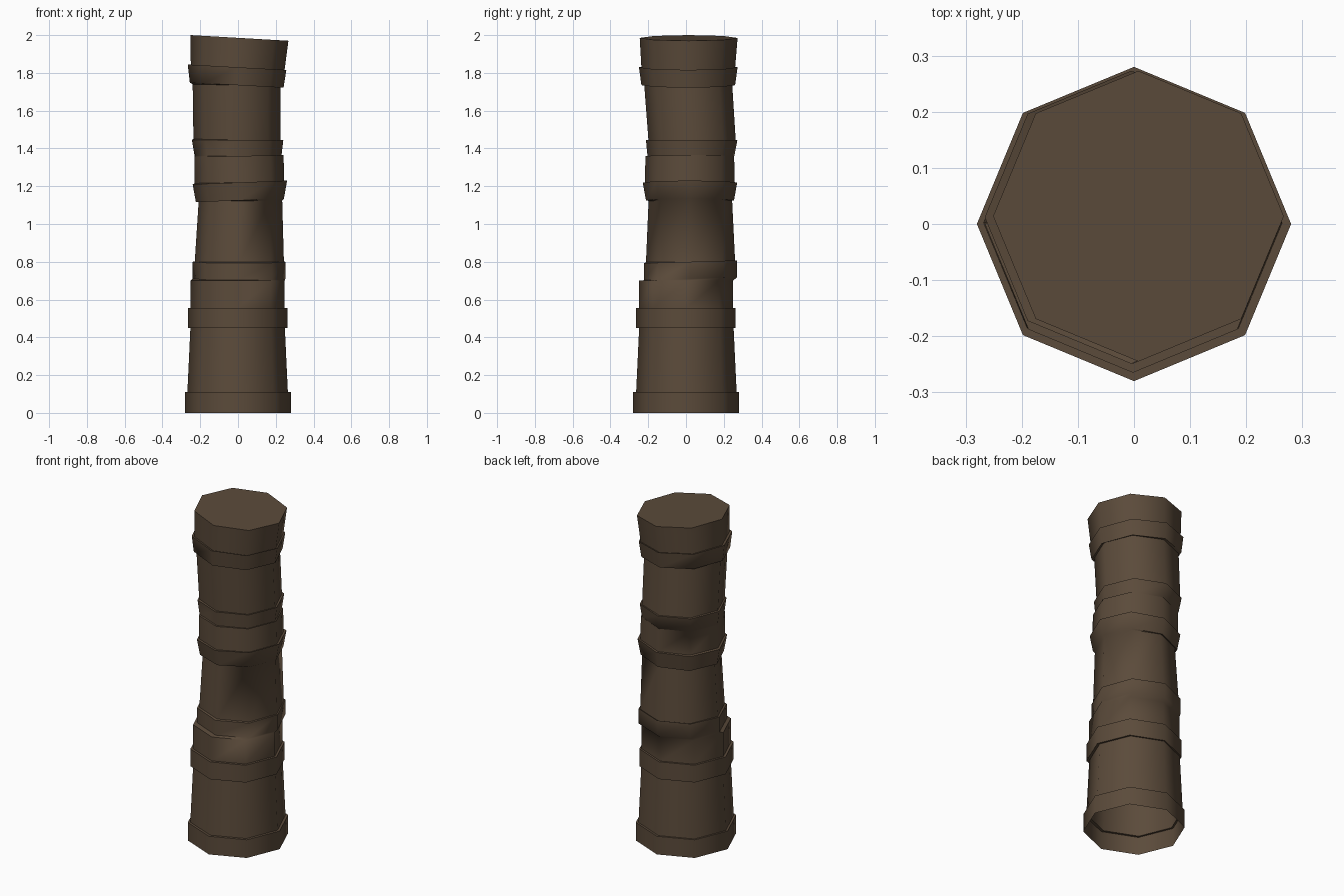
import bpy, bmesh, math

SIDES = 8

bark = bpy.data.materials.new("dark_brown")
bark.diffuse_color = (0.105, 0.070, 0.043, 1.0)

# Each section: bottom ring and top ring as (z, centre x, centre y, radius),
# followed by the slope of the rings along x and y
sections = [
    ((0.00, 0, 0, .28),           (0.11, 0, 0, .28),           0, 0),       # foot collar
    ((0.11, -.002, .002, .266),   (0.45, -.002, .002, .25),    0, 0),       # lower trunk
    ((0.45, -.002, -.002, .263),  (0.555, -.002, -.002, .263), 0, 0),       # band
    ((0.555, -.002, 0, .249),     (0.70, -.002, 0, .249),      0, 0),
    ((0.71, .005, .024, .246),    (0.80, .005, .024, .246),    0, .03),     # shifted band
    ((0.80, .007, .024, .236),    (1.125, .013, .023, .221),   0, .01),     # middle trunk
    ((1.125, .010, .021, .233),   (1.22, .010, .021, .250),    .04, 0),     # tilted band
    ((1.22, .008, .020, .237),    (1.36, .006, .020, .235),    .02, 0),
    ((1.36, .000, .026, .230),    (1.445, -.002, .030, .242),  0, 0),       # band
    ((1.445, -.005, .032, .231),  (1.735, -.007, .012, .233),  -.02, 0),    # upper trunk
    ((1.735, -.007, .012, .248),  (1.83, -.005, .012, .261),   -.055, 0),   # tilted band
    ((1.826, -.002, .012, .248),  (1.985, .008, .014, .259),   -.058, 0),   # head
]


def add_ring(bm, ring, sx, sy):
    z, cx, cy, r = ring
    verts = []
    for i in range(SIDES):
        a = 2 * math.pi * i / SIDES
        dx, dy = r * math.cos(a), r * math.sin(a)
        verts.append(bm.verts.new((cx + dx, cy + dy, z + sx * dx + sy * dy)))
    return verts


# Loft all the rings into one stepped shell, open underneath
bm = bmesh.new()
rings = []
for low, high, sx, sy in sections:
    rings += [add_ring(bm, low, sx, sy), add_ring(bm, high, sx, sy)]
for a, b in zip(rings, rings[1:]):
    for i in range(SIDES):
        j = (i + 1) % SIDES
        bm.faces.new((a[i], a[j], b[j], b[i]))
bm.faces.new(rings[-1])  # top cap

mesh = bpy.data.meshes.new("ringed_trunk")
bm.to_mesh(mesh)
bm.free()
mesh.materials.append(bark)
trunk = bpy.data.objects.new("ringed_trunk", mesh)
bpy.context.collection.objects.link(trunk)

# Soft sides, crisp steps
bpy.context.view_layer.objects.active = trunk
trunk.select_set(True)
bpy.ops.object.shade_smooth_by_angle(angle=math.radians(55))
